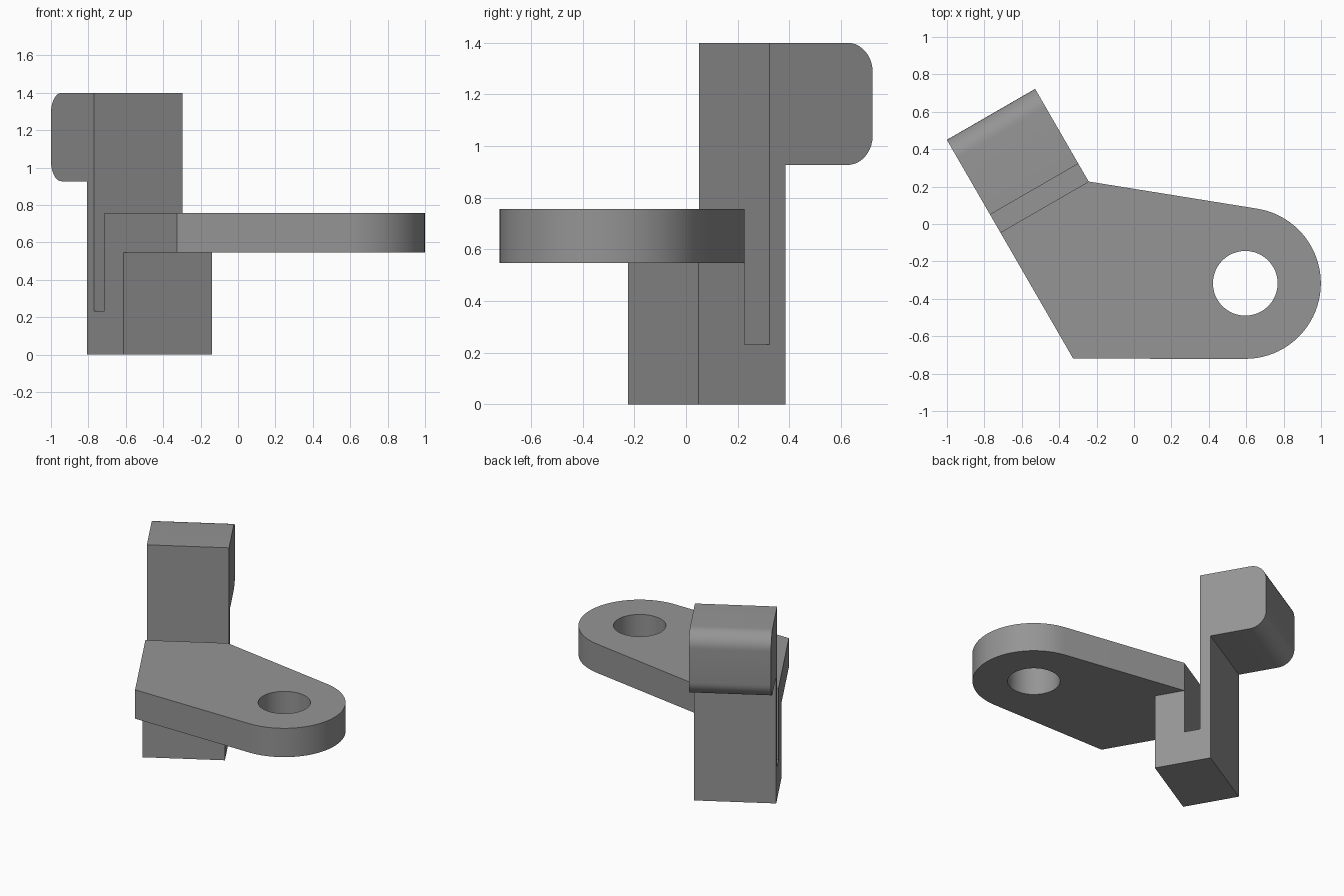
import bpy, bmesh, math
from mathutils import Vector, Matrix

if "Cube" in bpy.data.objects:
    bpy.data.objects.remove(bpy.data.objects["Cube"])

gray = bpy.data.materials.new("mid gray")
gray.diffuse_color = (0.3, 0.3, 0.3, 1)
gray.use_nodes = True
gray.node_tree.nodes["Principled BSDF"].inputs["Base Color"].default_value = gray.diffuse_color

CORNER = Vector((-0.325, -0.72, 0))                        # front corner of the plate
ALONG = Vector((-0.5, math.sqrt(0.75), 0))                 # direction of the slanted edge
ACROSS = Vector((math.sqrt(0.75), 0.5, 0))                 # width direction of the post
WIDTH = 0.545
EYE = Vector((0.595, -0.317, 0))                           # centre of the rounded end
EYE_R = 0.404


def arc(cx, cy, r, a0, a1, n):
    """Points on an arc, angles in degrees."""
    angles = [math.radians(a0 + (a1 - a0) * i / n) for i in range(n + 1)]
    return [(cx + r * math.cos(a), cy + r * math.sin(a)) for a in angles]


def prism(name, points, vector):
    """Extrude a closed outline along a vector."""
    bm = bmesh.new()
    face = bm.faces.new([bm.verts.new(p) for p in points])
    ext = bmesh.ops.extrude_face_region(bm, geom=[face], use_keep_orig=True)
    moved = [v for v in ext["geom"] if isinstance(v, bmesh.types.BMVert)]
    bmesh.ops.translate(bm, verts=moved, vec=vector)
    bmesh.ops.recalc_face_normals(bm, faces=bm.faces)
    mesh = bpy.data.meshes.new(name)
    bm.to_mesh(mesh)
    bm.free()
    mesh.materials.append(gray)
    obj = bpy.data.objects.new(name, mesh)
    bpy.context.collection.objects.link(obj)
    return obj


def combine(obj, other, operation):
    """Apply a boolean and remove the second object."""
    mod = obj.modifiers.new("combine", "BOOLEAN")
    mod.operation, mod.solver, mod.object = operation, "EXACT", other
    bpy.context.view_layer.objects.active = obj
    bpy.ops.object.modifier_apply(modifier=mod.name)
    bpy.data.objects.remove(other)


# Arm plate: slanted inner edge, tangent sides, rounded end
left = CORNER + ALONG * 0.779
right = left + ACROSS * WIDTH
to_right = right - EYE
tangent = math.degrees(math.atan2(to_right.y, to_right.x) - math.acos(EYE_R / to_right.length))
outline = [CORNER.xy[:]] + arc(EYE.x, EYE.y, EYE_R, -90, tangent, 40) + [right.xy[:], left.xy[:]]
bracket = prism("bracket", [(x, y, 0.547) for x, y in outline], Vector((0, 0, 0.21)))

# Round hole in the arm
hole = prism("hole_cutter", [(x, y, 0.4) for x, y in arc(EYE.x, EYE.y, 0.173, 0, 352.5, 47)],
             Vector((0, 0, 0.5)))
combine(bracket, hole, "DIFFERENCE")

# Slotted post with the rounded hook block, as one side profile (distance along, height)
R = 0.113
profile = [(0.572, 0), (0.962, 0), (0.962, 0.927)]
profile += arc(1.351 - R, 0.927 + R, R, -90, 0, 10) + arc(1.351 - R, 1.4 - R, R, 0, 90, 10)
profile += [(0.889, 1.4), (0.889, 0.233), (0.779, 0.233), (0.779, 0.6), (0.572, 0.6)]
post = prism("post", [CORNER + ALONG * s + Vector((0, 0, z)) for s, z in profile], ACROSS * WIDTH)
combine(bracket, post, "UNION")

# Smooth the curved sides, keep the edges sharp
bpy.ops.object.select_all(action="DESELECT")
bracket.select_set(True)
bpy.context.view_layer.objects.active = bracket
bpy.ops.object.shade_smooth_by_angle(angle=math.radians(30))
